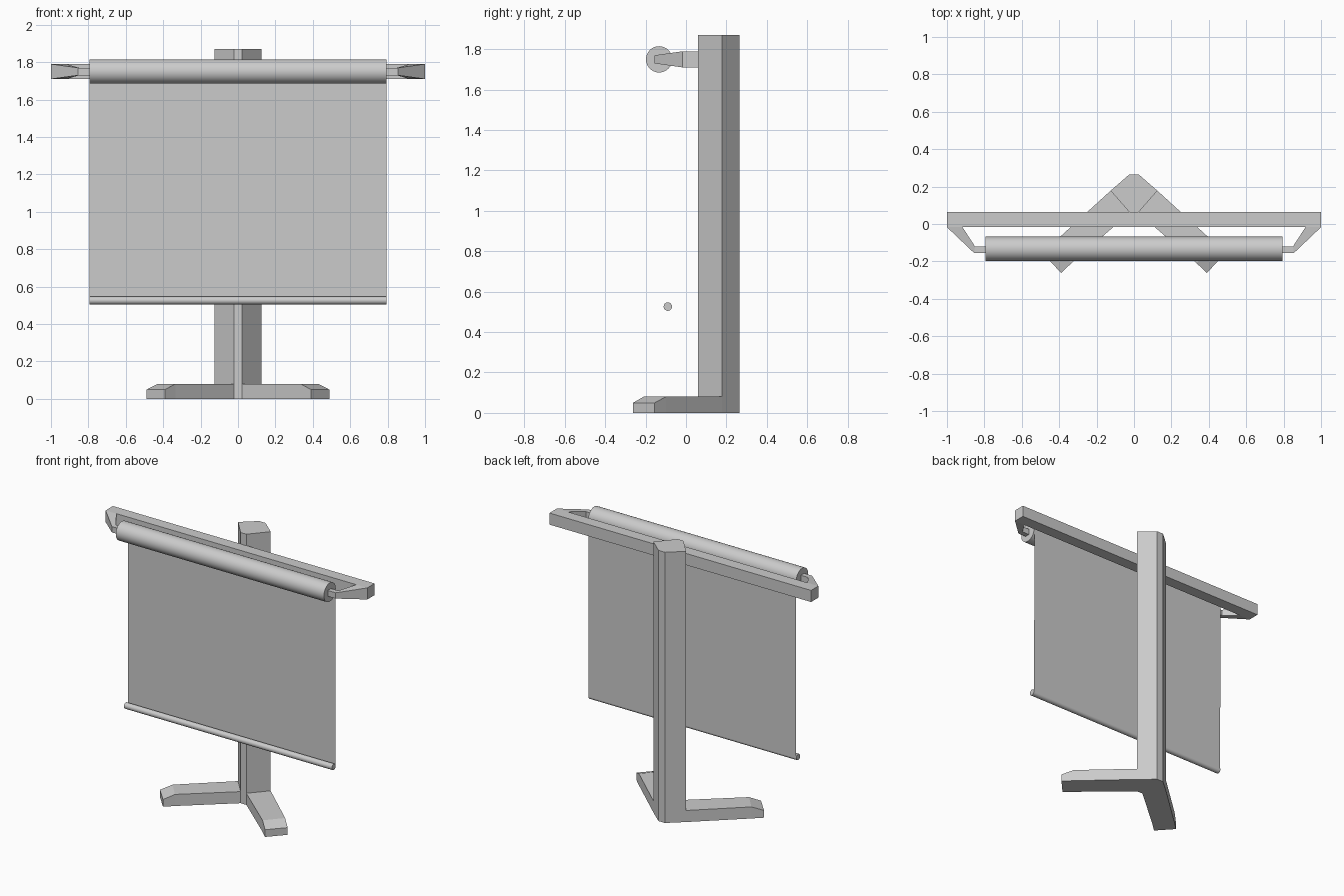
import bpy, bmesh, math
from mathutils import Matrix

if "Cube" in bpy.data.objects:
    bpy.data.objects.remove(bpy.data.objects["Cube"])


def loft(name, rings):
    """Join matching rings of points into a closed flat-faced solid."""
    bm = bmesh.new()
    vs = [[bm.verts.new(p) for p in ring] for ring in rings]
    n = len(rings[0])
    for a, b in zip(vs, vs[1:]):
        for i in range(n):
            j = (i + 1) % n
            bm.faces.new((a[i], a[j], b[j], b[i]))
    bm.faces.new(vs[0])
    bm.faces.new(vs[-1])
    bmesh.ops.recalc_face_normals(bm, faces=bm.faces)
    return finish(name, bm)


def finish(name, bm):
    me = bpy.data.meshes.new(name)
    bm.to_mesh(me)
    bm.free()
    ob = bpy.data.objects.new(name, me)
    bpy.context.collection.objects.link(ob)
    return ob


def rod(name, radius, x0, x1, y, z, sides):
    """Smooth cylinder running along x."""
    bm = bmesh.new()
    bmesh.ops.create_cone(bm, cap_ends=True, segments=sides, radius1=radius, radius2=radius,
                          depth=x1 - x0,
                          matrix=Matrix.Translation(((x0 + x1) / 2, y, z)) @ Matrix.Rotation(math.pi / 2, 4, 'Y'))
    ob = finish(name, bm)
    bpy.context.view_layer.objects.active = ob
    ob.select_set(True)
    bpy.ops.object.shade_smooth_by_angle(angle=math.radians(35))
    ob.select_set(False)
    return ob


def section(outer, inner, z0, z1):
    """Upright rectangle between two plan points."""
    return [(*outer, z0), (*inner, z0), (*inner, z1), (*outer, z1)]


# Post: six-sided column
plan = [(-0.025, 0.265), (0.025, 0.265), (0.125, 0.178), (0.022, 0.06), (-0.022, 0.06), (-0.125, 0.178)]
loft("post", [[(x, y, z) for x, y in plan] for z in (0, 1.87)])

# Crossbar
loft("crossbar", [[(x, y, z) for y, z in ((-0.017, 1.71), (0.063, 1.71), (0.063, 1.79), (-0.017, 1.79))]
                  for x in (-1, 1)])

for side, s in (("left", -1), ("right", 1)):
    # Splayed foot with a sloped toe
    loft(side + "_foot", [
        section((s * 0.125, 0.178), (s * 0.022, 0.06), 0, 0.08),
        section((s * 0.43, -0.10), (s * 0.335, -0.21), 0, 0.08),
        section((s * 0.488, -0.155), (s * 0.39, -0.262), 0, 0.05)])
    # Tapered arm ending in the roller pin
    loft(side + "_arm", [
        section((s * 1.0, -0.017), (s * 0.917, -0.017), 1.71, 1.79),
        section((s * 0.855, -0.155), (s * 0.85, -0.12), 1.73, 1.77),
        section((s * 0.79, -0.155), (s * 0.79, -0.12), 1.73, 1.77)])

# Roller and weighted bottom rod
rod("roller", 0.065, -0.795, 0.795, -0.133, 1.75, 32)
rod("bottom_rod", 0.021, -0.795, 0.795, -0.09, 0.526, 16)

# Hanging sheet
bm = bmesh.new()
bm.faces.new([bm.verts.new(p) for p in ((-0.793, -0.069, 0.526), (0.793, -0.069, 0.526),
                                        (0.793, -0.068, 1.75), (-0.793, -0.068, 1.75))])
finish("screen_sheet", bm)
